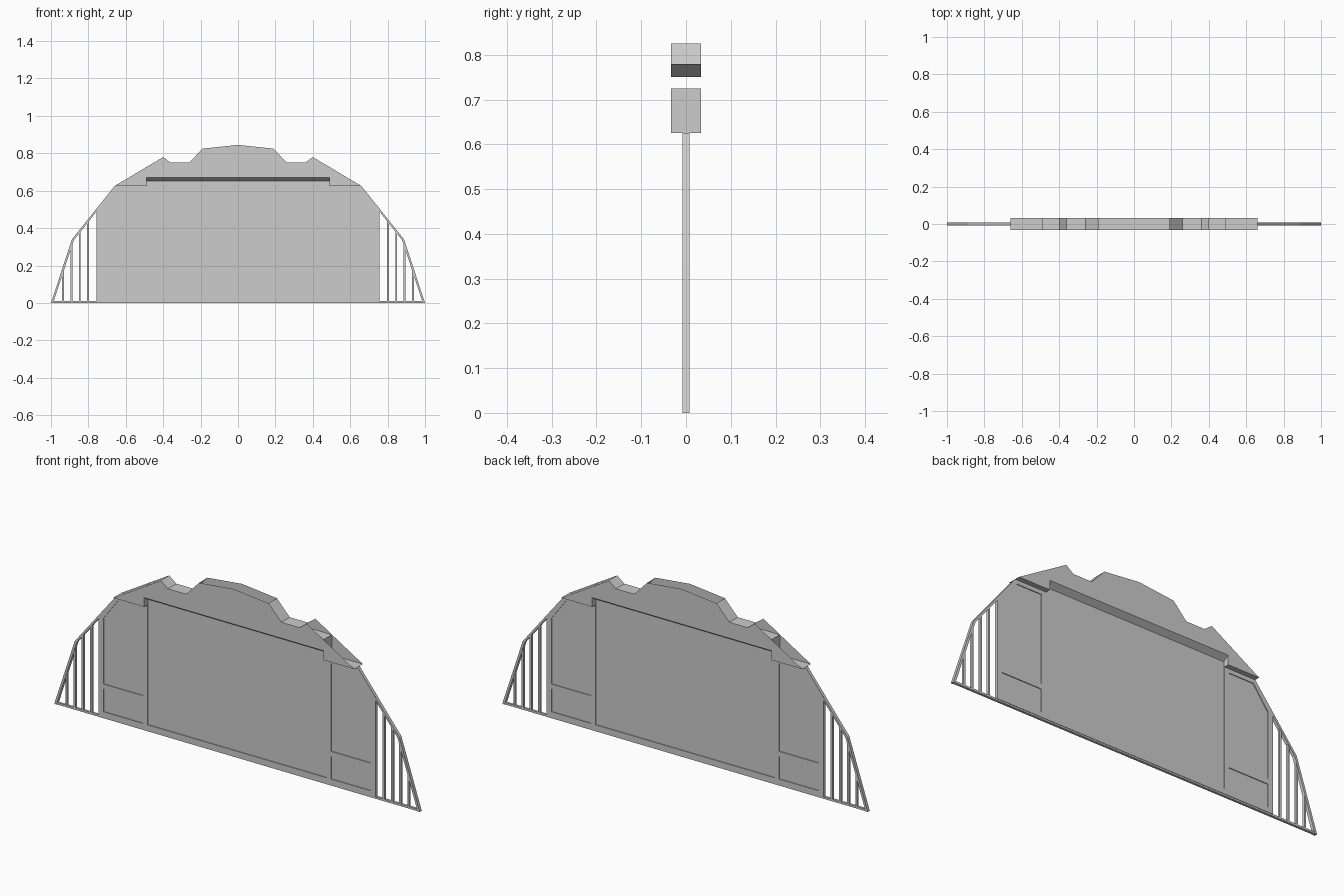
import bpy

cube = bpy.data.objects.get("Cube")
if cube:
    bpy.data.objects.remove(cube)

GREY = 0.604
grey = bpy.data.materials.new("plain_grey")
grey.use_nodes = True
grey.diffuse_color = (GREY, GREY, GREY, 1)
grey.node_tree.nodes["Principled BSDF"].inputs["Base Color"].default_value = (GREY, GREY, GREY, 1)


def add(name, verts, faces, mirror=""):
    mesh = bpy.data.meshes.new(name)
    mesh.from_pydata(verts, [], faces)
    mesh.materials.append(grey)
    ob = bpy.data.objects.new(name, mesh)
    bpy.context.collection.objects.link(ob)
    if mirror:
        mod = ob.modifiers.new("Mirror", "MIRROR")
        mod.use_axis = [a in mirror for a in "XYZ"]
        mod.use_mirror_merge = False
    return ob


def prism(name, pts, depth, mirror="X"):
    """Extrude an x-z outline, listed counter-clockwise, along y."""
    n = len(pts)
    verts = [(x, -depth, z) for x, z in pts] + [(x, depth, z) for x, z in pts]
    faces = [tuple(range(n)), tuple(range(2 * n - 1, n - 1, -1))]
    faces += [(i, i + n, (i + 1) % n + n, (i + 1) % n) for i in range(n)]
    return add(name, verts, faces, mirror)


def rect(x0, x1, z0, z1):
    return [(x0, z0), (x1, z0), (x1, z1), (x0, z1)]


def strip(name, path, half):
    """Open sheet following an x-z path, spanning the header depth."""
    verts = [(x, s * half, z) for x, z in path for s in (-1, 1)]
    faces = [(2 * i, 2 * i + 2, 2 * i + 3, 2 * i + 1) for i in range(len(path) - 1)]
    return add(name, verts, faces, "X")


HEADER = 0.033
FRAME = 0.008
PANEL = 0.004

# Recessed wall panel
right = [(0.75, 0.005), (0.75, 0.505), (0.655, 0.625), (0.49, 0.625), (0.49, 0.655)]
prism("wall_panel", right + [(-x, z) for x, z in reversed(right)], PANEL, "")

# Raised frame around the recessed panels
prism("bottom_rail", rect(-0.757, 0.757, 0.008, 0.033), FRAME, "")
prism("inner_stile", rect(0.49, 0.515, 0.033, 0.625), FRAME)
prism("outer_stile", [(0.731, 0.033), (0.757, 0.033), (0.757, 0.504), (0.731, 0.495)], FRAME)
prism("middle_rail", rect(0.515, 0.731, 0.145, 0.17), FRAME)
prism("corner_rail", [(0.731, 0.495), (0.757, 0.504), (0.66, 0.625), (0.515, 0.625),
                      (0.515, 0.605), (0.65, 0.605)], FRAME)

# Open grille at each end
prism("base_bar", [(-1, 0), (1, 0), (0.996, 0.01), (-0.996, 0.01)], 0.006, "")
outer = [(1, 0), (0.888, 0.34), (0.66, 0.625)]
inner = [(0.648, 0.625), (0.878, 0.335), (0.988, 0)]
prism("grille_rim", outer + inner, FRAME)


def rim_height(x):
    (xa, za), (xb, zb) = outer[:2] if x > outer[1][0] else outer[1:]
    return za + (zb - za) * (x - xa) / (xb - xa) - 0.008


for i in range(4):
    x = 0.801 + 0.045 * i
    a, b = x - 0.005, x + 0.005
    prism("grille_bar", [(a, 0.005), (b, 0.005), (b, rim_height(b)), (a, rim_height(a))], 0.006)

# Header front and back sheets
half = [(0.49, 0.671), (0.49, 0.625), (0.66, 0.625), (0.4, 0.78), (0.36, 0.75),
        (0.26, 0.75), (0.19, 0.825)]
outline = half + [(0, 0.845)] + [(-x, z) for x, z in reversed(half)]
add("header_sheet", [(x, -HEADER, z) for x, z in outline], [tuple(range(len(outline)))], "Y")

# Sloping underside from each header sheet in to the wall panel
add("header_underside", [(-0.49, -HEADER, 0.671), (-0.49, -PANEL, 0.652),
                         (0.49, -PANEL, 0.652), (0.49, -HEADER, 0.671)], [(0, 1, 2, 3)], "Y")

# Header inner beam, end shelves and notch surfaces
strip("header_notch", [(0.19, 0.825), (0.26, 0.75), (0.36, 0.75), (0.4, 0.78)], HEADER)
strip("end_shelf", [(0.49, 0.625), (0.66, 0.625)], HEADER)
strip("beam_end", [(0.49, 0.725), (0.49, 0.625)], HEADER)
strip("beam_top", [(0, 0.725), (0.49, 0.725)], HEADER)
